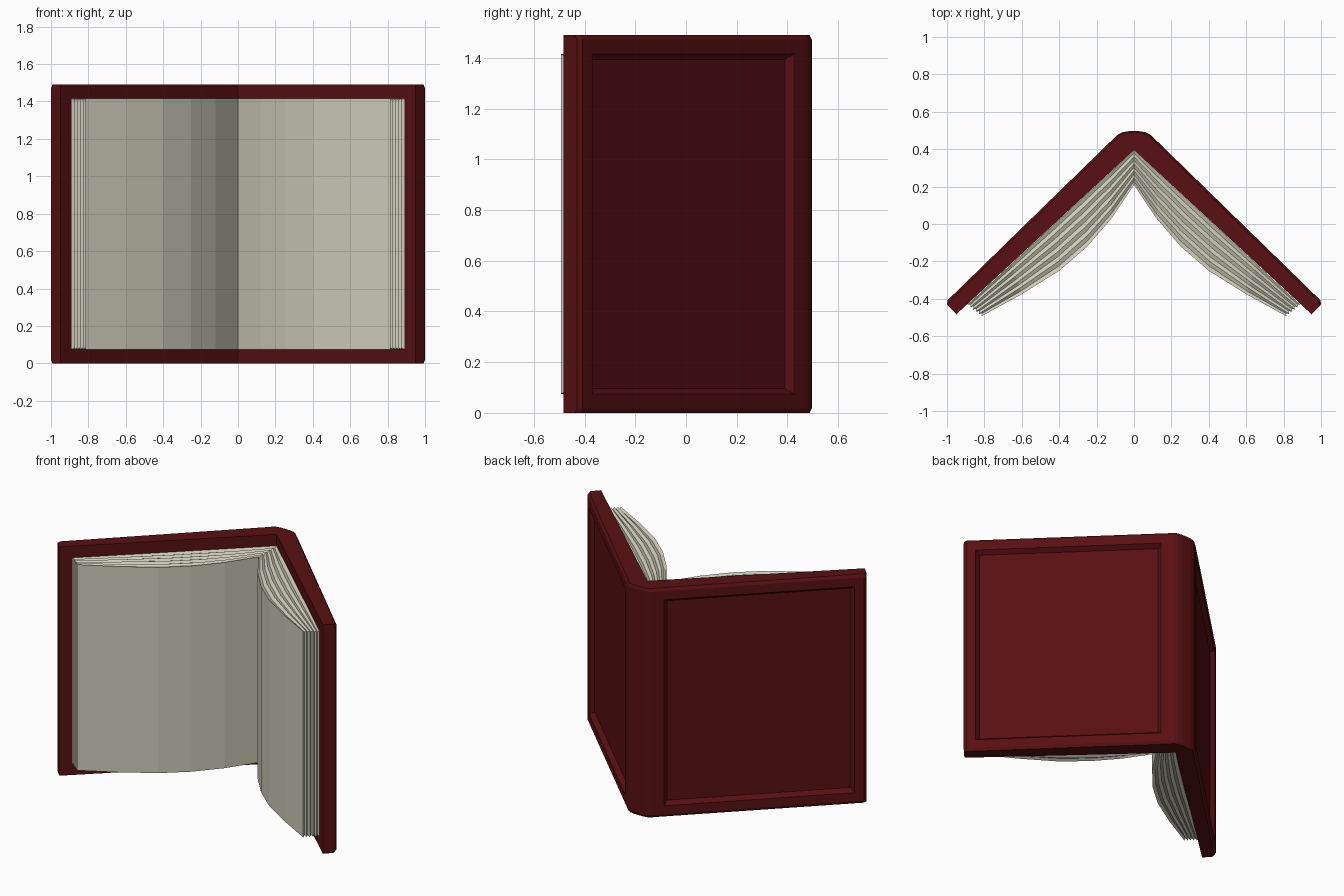
import bpy, bmesh

if "Cube" in bpy.data.objects:
    bpy.data.objects.remove(bpy.data.objects["Cube"])

H = 1.49


def finish(bm, name, color):
    bmesh.ops.recalc_face_normals(bm, faces=bm.faces[:])
    mesh = bpy.data.meshes.new(name)
    bm.to_mesh(mesh)
    bm.free()
    mat = bpy.data.materials.new(name + "_material")
    mat.diffuse_color = color
    mat.use_nodes = True
    mat.node_tree.nodes["Principled BSDF"].inputs["Base Color"].default_value = mat.diffuse_color
    mesh.materials.append(mat)
    obj = bpy.data.objects.new(name, mesh)
    bpy.context.collection.objects.link(obj)
    return obj


# Cover: V-shaped profile with a rounded spine, lofted upward with small edge bevels
outer_half = [(0.03, 0.496), (0.06, 0.491), (0.082, 0.481), (0.1, 0.466),
              (0.997, -0.408), (1.0, -0.43)]
tip, hinge = (0.95, -0.483), (0, 0.396)
outer = [(-x, y) for x, y in reversed(outer_half)] + outer_half
inner = [tip, hinge, (-tip[0], tip[1])]

bm = bmesh.new()
rings = []
for z, shrink in ((0, 0.008), (0.018, 0), (H - 0.018, 0), (H, 0.008)):
    pts = [(x - shrink * (1 if x > 0 else -1) * (abs(x) > 0.09), y - shrink)
           for x, y in outer] + inner
    rings.append([bm.verts.new((x, y, z)) for x, y in pts])
n = len(rings[0])
for lo, hi in zip(rings, rings[1:]):
    for i in range(n):
        j = (i + 1) % n
        bm.faces.new((lo[i], lo[j], hi[j], hi[i]))
bm.faces.new(rings[0])
bm.faces.new(rings[-1])
bmesh.ops.recalc_face_normals(bm, faces=bm.faces[:])

# Recessed panel on each outer board
boards = [f for f in bm.faces if f.normal.y > 0.3 and f.calc_area() > 0.8]
bmesh.ops.inset_individual(bm, faces=boards, thickness=0.08)
bmesh.ops.inset_individual(bm, faces=boards, thickness=0.03, depth=-0.03)
finish(bm, "cover", (0.1, 0.005, 0.006, 1))

# Page blocks: sheets blended from the flat board to the curled open page
curl = [(0, 0.21), (0.12, 0.03), (0.25, -0.12), (0.4, -0.25), (0.6, -0.375), (0.815, -0.493)]
edge = (0.89, -0.432)
LAYERS = 10


def page_block(name, side):
    bm = bmesh.new()
    levels = [[], []]
    for k in range(LAYERS + 1):
        v, notch = k / LAYERS, 0.009 * (k % 2)
        for level, z in zip(levels, (0.075 + notch, 1.415 - notch)):
            row = []
            for cx, cy in curl:
                u = cx / curl[-1][0]
                bx, by = edge[0] * u, hinge[1] + (edge[1] - hinge[1]) * u
                x = bx + (cx - bx) * v - notch * (u == 1)
                y = by + (cy - by) * v + notch * (u == 1)
                row.append(bm.verts.new((side * x, y, z)))
            level.append(row)
    bottom, top = levels
    last = len(curl) - 1
    for k in range(LAYERS):
        for lv in levels:
            for i in range(last):
                bm.faces.new((lv[k][i], lv[k][i + 1], lv[k + 1][i + 1], lv[k + 1][i]))
        for i in (0, last):
            bm.faces.new((bottom[k][i], bottom[k + 1][i], top[k + 1][i], top[k][i]))
    for k in (0, LAYERS):
        for i in range(last):
            bm.faces.new((bottom[k][i], bottom[k][i + 1], top[k][i + 1], top[k][i]))
    finish(bm, name, (0.62, 0.61, 0.49, 1))


page_block("left_pages", -1)
page_block("right_pages", 1)
